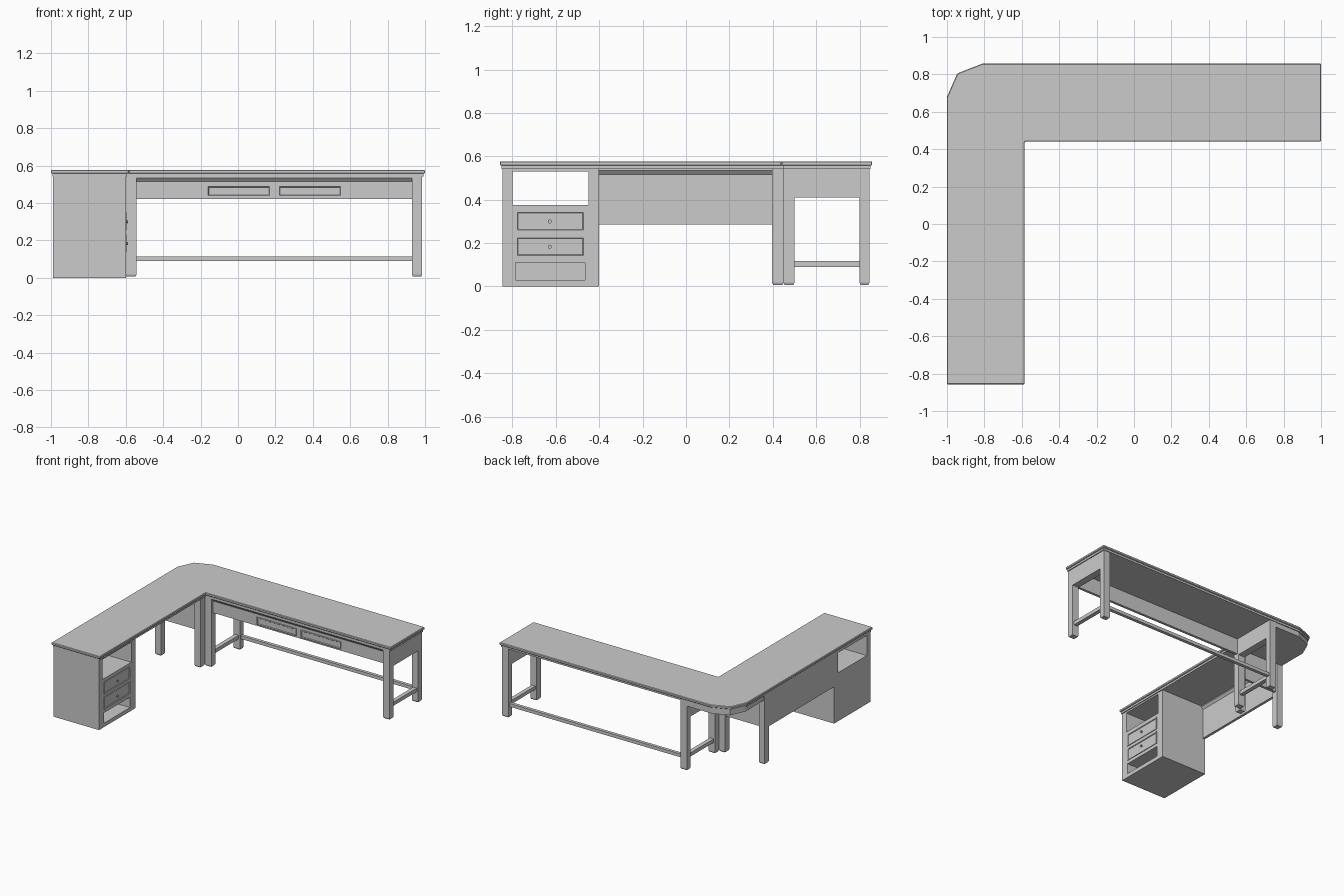
import bpy, bmesh, math
from mathutils import Matrix, Vector

if "Cube" in bpy.data.objects:
    bpy.data.objects.remove(bpy.data.objects["Cube"])


def finish(name, bm):
    bmesh.ops.recalc_face_normals(bm, faces=bm.faces)
    mesh = bpy.data.meshes.new(name)
    bm.to_mesh(mesh)
    bm.free()
    ob = bpy.data.objects.new(name, mesh)
    bpy.context.collection.objects.link(ob)
    return ob


def cube_bm(x, y, z):
    bm = bmesh.new()
    bmesh.ops.create_cube(bm, size=1)
    for v in bm.verts:
        v.co = Vector([(a + b) / 2 + c * (b - a) for (a, b), c in zip((x, y, z), v.co)])
    return bm


def box(name, x, y, z):
    return finish(name, cube_bm(x, y, z))


def prism(name, pts, offset):
    """Extrude a closed polygon along an offset vector."""
    bm = bmesh.new()
    face = bm.faces.new([bm.verts.new(p) for p in pts])
    ext = bmesh.ops.extrude_face_region(bm, geom=[face])
    bmesh.ops.translate(bm, vec=offset,
                        verts=[g for g in ext["geom"] if isinstance(g, bmesh.types.BMVert)])
    return finish(name, bm)


def framed_panel(name, x, y, z, normal, frame):
    """Box whose front face has a raised border and sunken centre."""
    bm = cube_bm(x, y, z)
    bm.normal_update()
    front = [f for f in bm.faces if f.normal.dot(Vector(normal)) > 0.9]
    bmesh.ops.inset_region(bm, faces=front, thickness=frame)
    bmesh.ops.inset_region(bm, faces=front, thickness=0.005, depth=-0.005)
    return finish(name, bm)


def leg(name, x, y):
    """Square leg with a small tapered foot."""
    bm = cube_bm(x, y, (0.018, 0.545))
    bm.normal_update()
    low = [f for f in bm.faces if f.normal.z < -0.9]
    bmesh.ops.inset_region(bm, faces=low, thickness=0.006, depth=0.01)
    return finish(name, bm)


def outline(d, z):
    return [(-1 + d, -.858 + d, z), (-.585 - d, -.858 + d, z), (-.585 - d, .44 + d, z),
            (1 - d, .44 + d, z), (1 - d, .858 - d, z), (-.81, .858 - d, z),
            (-.945 + .7 * d, .805 - .7 * d, z), (-1 + d, .68, z)]


# L-shaped desktop in two layers
top = prism("desktop", outline(0, .557), (0, 0, .02))
bev = top.modifiers.new("edge", "BEVEL")
bev.width = .004
bev.segments = 1
prism("desktop_underlayer", outline(.008, .542), (0, 0, .015))

# Deeper block under the clipped corner
prism("corner_skirt", [(-.985, .44, .505), (-.60, .44, .505), (-.60, .843, .505), (-.81, .843, .505),
                       (-.934, .794, .505), (-.985, .68, .505)], (0, 0, .04))

# Drawer cabinet with a see-through cubby and an open bottom shelf
cab = box("cabinet", (-.99, -.60), (-.845, -.40), (0, .545))
cutters = [box("cubby_cutter", (-1.1, -.5), (-.80, -.45), (.375, .53)),
           box("shelf_cutter", (-.96, -.5), (-.785, -.465), (.03, .11))]
for c in cutters:
    c.hide_render = True
    c.hide_set(True)
    c.display_type = "WIRE"
    m = cab.modifiers.new("cut", "BOOLEAN")
    m.operation = "DIFFERENCE"
    m.solver = "EXACT"
    m.object = c

# Cabinet drawers and knobs
for i, z in enumerate((.135, .252)):
    framed_panel(f"cabinet_drawer_{i}", (-.605, -.595), (-.785, -.465), (z, z + .097), (1, 0, 0), .011)
    bm = bmesh.new()
    bmesh.ops.create_cone(bm, cap_ends=True, segments=10, radius1=.006, radius2=.009, depth=.014,
                          matrix=Matrix.Translation((-.594, -.628, z + .048))
                          @ Matrix.Rotation(math.pi / 2, 4, "Y"))
    finish(f"drawer_knob_{i}", bm)

# Left wing: outer panel, end panel, moulding and legs
box("left_side_panel", (-.99, -.97), (-.40, .42), (.285, .545))
box("left_end_panel", (-.97, -.62), (.415, .435), (.285, .545))
prism("left_moulding", [(-.97, -.40, .517), (-.955, -.40, .535), (-.955, -.40, .545),
                        (-.97, -.40, .545)], (0, .81, 0))
leg("left_outer_leg", (-.99, -.94), (.40, .45))
leg("left_inner_leg", (-.65, -.60), (.397, .45))

# Right wing: legs, flush side aprons and low stretchers at both ends
for side, x0, x1 in (("inner", -.60, -.543), ("outer", .93, .985)):
    leg(f"right_{side}_front_leg", (x0, x1), (.45, .50))
    leg(f"right_{side}_back_leg", (x0, x1), (.80, .845))
    box(f"right_{side}_side_apron", (x0, x1), (.50, .80), (.41, .545))
    box(f"right_{side}_stretcher", (x0 + .012, x1 - .012), (.49, .81), (.09, .118))
box("long_back_stretcher", (-.55, .94), (.81, .835), (.09, .115))

# Front apron with moulding and two drawers
box("front_apron", (-.55, .94), (.468, .488), (.423, .545))
prism("front_moulding", [(-.545, .468, .515), (-.545, .451, .535), (-.545, .451, .545),
                         (-.545, .468, .545)], (1.477, 0, 0))
for i, x in enumerate((-.165, .215)):
    framed_panel(f"apron_drawer_{i}", (x, x + .34), (.46, .475), (.435, .493), (0, -1, 0), .008)
